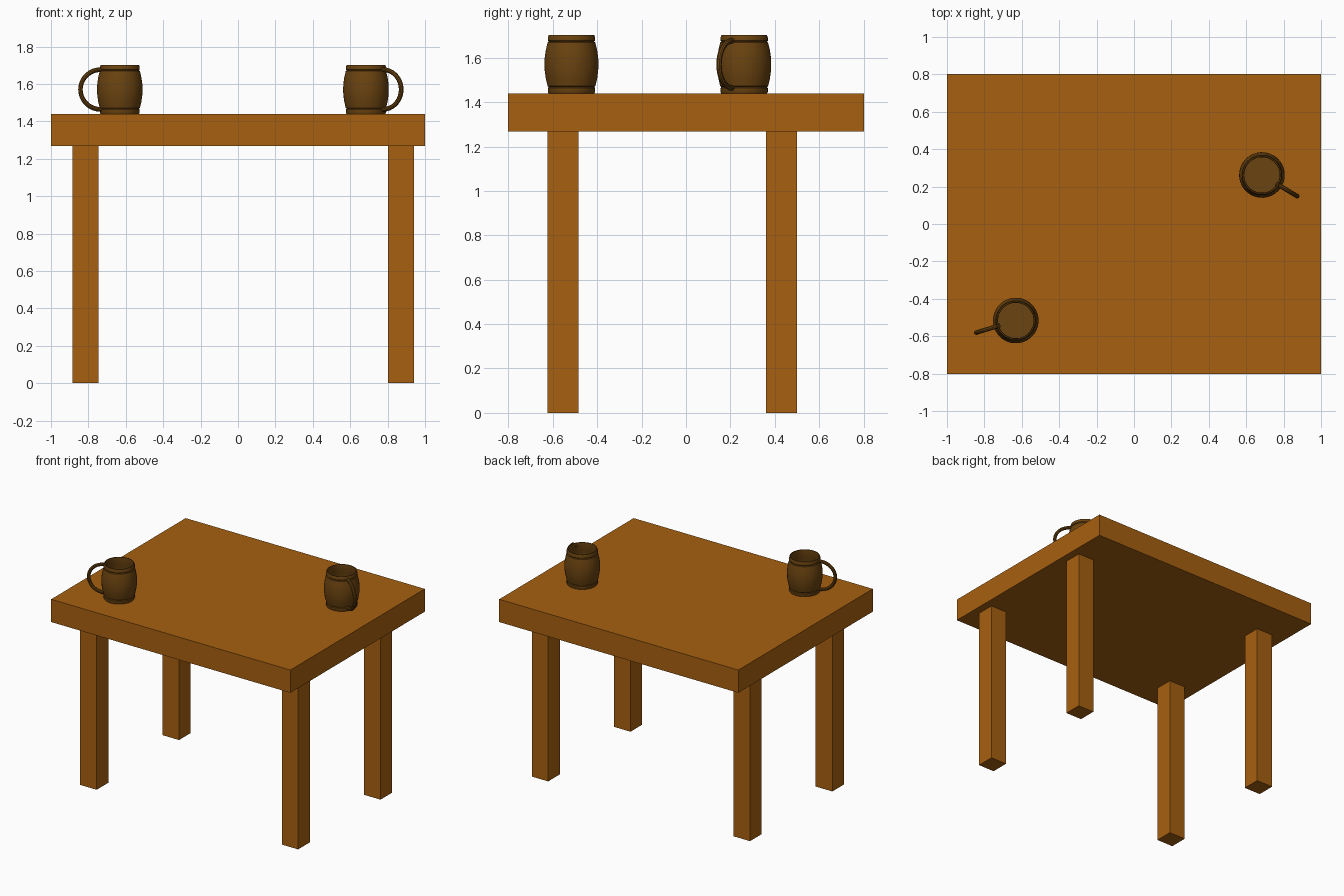
import bpy, bmesh, math
from mathutils import Vector

if "Cube" in bpy.data.objects:
    bpy.data.objects.remove(bpy.data.objects["Cube"])


def material(name, rgb):
    m = bpy.data.materials.new(name)
    m.diffuse_color = (*rgb, 1)
    m.use_nodes = True
    m.node_tree.nodes["Principled BSDF"].inputs["Base Color"].default_value = m.diffuse_color
    return m


wood = material("orange wood", (0.385, 0.117, 0.005))
dark = material("dark brown wood", (0.145, 0.056, 0.005))


def finish(name, bm, mat, smooth=False):
    bmesh.ops.recalc_face_normals(bm, faces=bm.faces)
    me = bpy.data.meshes.new(name)
    bm.to_mesh(me)
    bm.free()
    me.materials.append(mat)
    ob = bpy.data.objects.new(name, me)
    bpy.context.collection.objects.link(ob)
    if smooth:
        bpy.ops.object.select_all(action='DESELECT')
        ob.select_set(True)
        bpy.context.view_layer.objects.active = ob
        bpy.ops.object.shade_smooth_by_angle(angle=math.radians(35))
    return ob


def box(name, lo, hi, mat):
    bm = bmesh.new()
    bmesh.ops.create_cube(bm, size=1)
    lo, hi = Vector(lo), Vector(hi)
    for v in bm.verts:
        v.co = (lo + hi) / 2 + v.co * (hi - lo)
    return finish(name, bm, mat)


# Table
TOP = 1.44
box("table_top", (-1, -0.803, 1.268), (1, 0.803, TOP), wood)
for side, x0, x1 in (("left", -0.885, -0.745), ("right", 0.803, 0.94)):
    for end, y0, y1 in (("front", -0.624, -0.484), ("back", 0.36, 0.499)):
        box(f"{end}_{side}_leg", (x0, y0, 0), (x1, y1, 1.268), wood)

# Mug profile: foot band, barrel body, rim band, hollow inside (radius, height)
PROFILE = [(0, 0), (.104, 0), (.107, .006), (.107, .023), (.103, .028), (.108, .032),
           (.116, .065), (.121, .1), (.122, .13), (.121, .16), (.116, .195), (.108, .228),
           (.103, .232), (.107, .237), (.107, .25), (.103, .262), (.097, .262),
           (.095, .235), (.104, .195), (.110, .13), (.104, .065), (.095, .025), (0, .025)]


def mug(name, x, y, angle):
    # lathed body
    bm = bmesh.new()
    vs = [bm.verts.new((r, 0, z)) for r, z in PROFILE]
    es = [bm.edges.new(p) for p in zip(vs, vs[1:])]
    bmesh.ops.spin(bm, geom=vs + es, cent=(0, 0, 0), axis=(0, 0, 1),
                   angle=math.tau, steps=32, use_merge=True)
    bmesh.ops.remove_doubles(bm, verts=bm.verts, dist=1e-5)
    body = finish(name + "_body", bm, dark, True)

    # tube handle bent into a half ring
    bm = bmesh.new()
    rings, n, t = 20, 10, 0.0125
    loops = []
    for i in range(rings + 1):
        a = math.radians(-100 + 200 * i / rings)
        loop = []
        for j in range(n):
            b = math.tau * j / n
            d = t * math.cos(b)
            loop.append(bm.verts.new((0.108 + (0.112 + d) * math.cos(a), t * math.sin(b),
                                      0.13 + (0.106 + d) * math.sin(a))))
        loops.append(loop)
    for p, q in zip(loops, loops[1:]):
        for j in range(n):
            k = (j + 1) % n
            bm.faces.new((p[j], p[k], q[k], q[j]))
    bm.faces.new(loops[0])
    bm.faces.new(loops[-1])
    handle = finish(name + "_handle", bm, dark, True)

    for ob in (body, handle):
        ob.location = (x, y, TOP)
        ob.rotation_euler.z = math.radians(angle)


mug("left_mug", -0.632, -0.516, 197)
mug("right_mug", 0.684, 0.262, -31)
